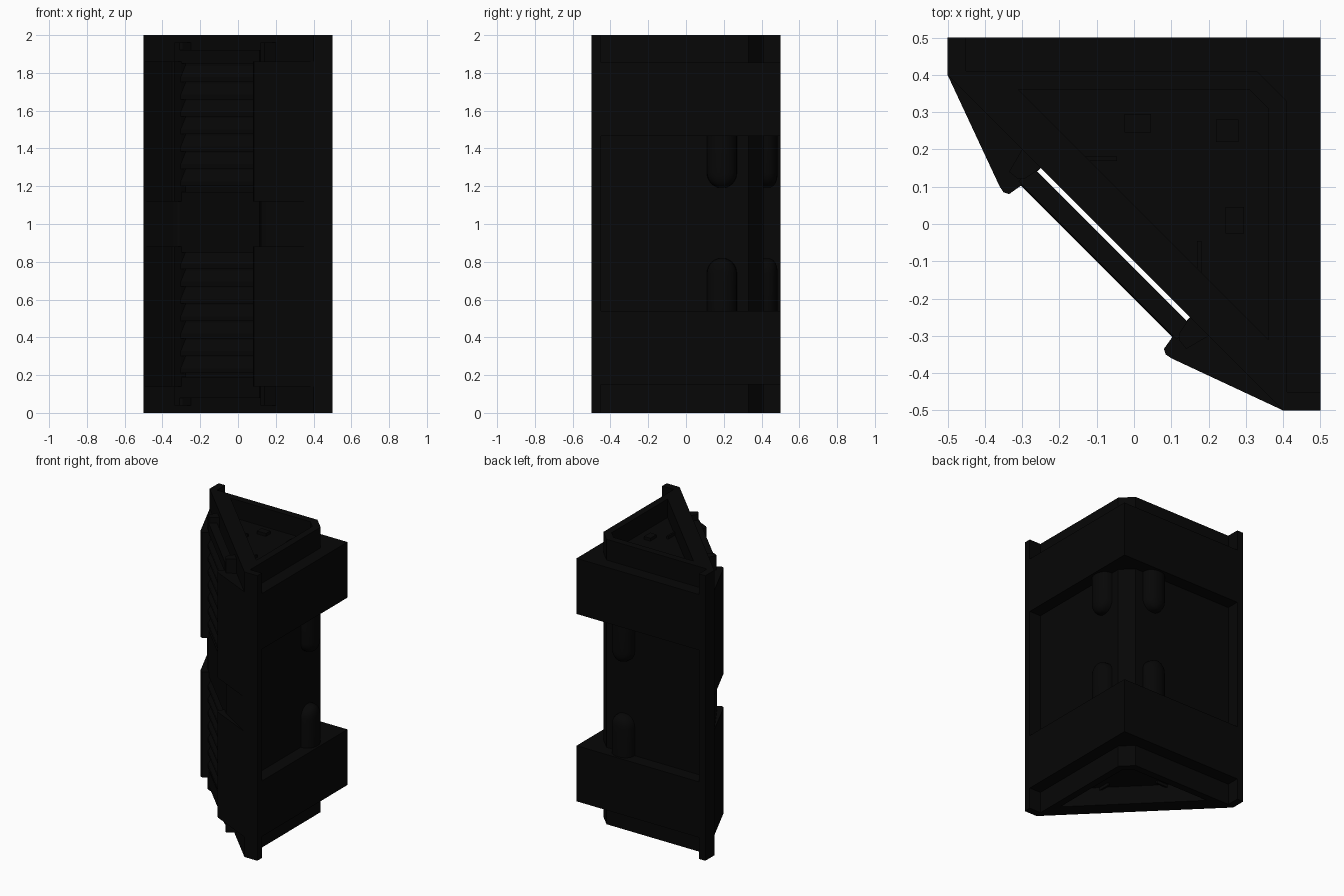
import bpy, bmesh, math
from mathutils import Matrix, Vector

if "Cube" in bpy.data.objects:
    bpy.data.objects.remove(bpy.data.objects["Cube"])

mat = bpy.data.materials.new("near_black")
mat.diffuse_color = (0.002, 0.002, 0.002, 1)
mat.use_nodes = True
mat.node_tree.nodes["Principled BSDF"].inputs["Base Color"].default_value = mat.diffuse_color

# Local frame of the diagonal face: u runs along it, v points outward
R = math.sqrt(0.5)
DIAG = Matrix(((R, -R, 0, 0), (-R, -R, 0, 0), (0, 0, 1, 0), (0, 0, 0, 1)))


def prism(name, pts, a, b, place=lambda p, h: (p[0], p[1], h)):
    """Extrude a profile between two heights."""
    bm = bmesh.new()
    lo = [bm.verts.new(place(p, a)) for p in pts]
    hi = [bm.verts.new(place(p, b)) for p in pts]
    n = len(pts)
    bm.faces.new(lo)
    bm.faces.new(hi)
    for i in range(n):
        j = (i + 1) % n
        bm.faces.new((lo[i], lo[j], hi[j], hi[i]))
    bmesh.ops.recalc_face_normals(bm, faces=bm.faces)
    me = bpy.data.meshes.new(name)
    bm.to_mesh(me)
    bm.free()
    me.materials.append(mat)
    ob = bpy.data.objects.new(name, me)
    bpy.context.collection.objects.link(ob)
    return ob


def both(name, pts, a, b):
    """Prism plus its copy mirrored across the x = y plane."""
    prism(name + "_right", pts, a, b)
    prism(name + "_left", [(y, x) for x, y in pts], a, b)


def rect(x, y, w, d):
    return [(x - w, y - d), (x + w, y - d), (x + w, y + d), (x - w, y + d)]


def diag_bar(name, profile, u):
    """Profile in (v, z) extruded along the diagonal face."""
    return prism(name, profile, -u, u, lambda p, h: DIAG @ Vector((h, p[0], p[1])))


# Triangular core with a tray hollowed into each end
core = prism("core", [(0.35, -0.45), (0.41, -0.45), (0.41, 0.33), (0.33, 0.41),
                      (-0.45, 0.41), (-0.45, 0.35)], 0, 2)
TRAY = [(0.36, -0.31), (0.36, 0.31), (0.31, 0.36), (-0.31, 0.36)]
for k, (a, b) in enumerate(((-0.1, 0.13), (1.87, 2.1))):
    cutter = prism("tray_cutter_%d" % k, TRAY, a, b)
    cutter.hide_render = True
    cutter.hide_viewport = True
    cutter.display_type = 'WIRE'
    cut = core.modifiers.new("tray", 'BOOLEAN')
    cut.operation = 'DIFFERENCE'
    cut.solver = 'EXACT'
    cut.object = cutter

# Full-height edge columns
both("edge_column", [(0.4, -0.5), (0.5, -0.5), (0.5, -0.45), (0.35, -0.45)], 0, 2)

# Big corner blocks wrapping the core
BLOCK = [(-0.45, 0.5), (0.5, 0.5), (0.5, -0.45), (0.41, -0.45),
         (0.41, 0.33), (0.33, 0.41), (-0.45, 0.41)]
prism("lower_block", BLOCK, 0.15, 0.54)
prism("upper_block", BLOCK, 1.465, 1.855)

# Front wedges: large fins, slim sections between them, short posts at the ends
FIN = [(0.4, -0.5), (0.1, -0.36), (0.085, -0.35), (0.08, -0.335), (0.105, -0.3), (0.15, -0.25)]
SLIM = [(0.4, -0.5), (0.15, -0.345), (0.125, -0.32), (0.12, -0.3), (0.15, -0.25)]
POST = [(0.2, -0.3), (0.14, -0.335), (0.12, -0.31), (0.12, -0.295), (0.15, -0.25)]
for a, b in ((0.14, 0.88), (1.12, 1.86)):
    both("front_fin", FIN, a, b)
both("slim_fin", SLIM, 0.88, 1.12)
for a, b in ((0.04, 0.14), (1.86, 1.96)):
    both("end_post", POST, a, b)


# Louvred panel standing clear of the diagonal face
def bar(name, v0, v1, z0, z1):
    diag_bar(name, [(v0, z0), (v1, z0), (v1, z1), (v0, z1)], 0.3)


bar("louvre_back", 0.084, 0.11, 0.08, 1.92)
for a, b in ((0.08, 0.19), (0.85, 1.17), (1.85, 1.92)):
    bar("louvre_frame", 0.11, 0.138, a, b)
for base in (0.21, 1.2):
    for i in range(7):
        z = base + i * 0.092
        diag_bar("slat", [(0.11, z + 0.085), (0.11, z + 0.02), (0.142, z), (0.142, z + 0.025)], 0.295)


# Round-ended lugs on the two rear walls
def lug(name, z_wall, z_tip, swap):
    r = 0.08
    s = 1 if z_tip > z_wall else -1
    bm = bmesh.new()
    rings = [(z_wall, 1.0)]
    rings += [(z_tip - s * r + s * r * math.sin(t), math.cos(t))
              for t in (i * math.pi / 12 for i in range(6))]
    loops = []
    for z, k in rings:
        loop = []
        for j in range(13):
            a = math.pi * j / 12
            x = 0.405 + 0.08 * math.sqrt(k) * math.sin(a) ** 0.75
            y = 0.19 + r * k * math.cos(a)
            loop.append(bm.verts.new((y, x, z) if swap else (x, y, z)))
        loops.append(loop)
    for p, q in zip(loops, loops[1:]):
        for j in range(12):
            bm.faces.new((p[j], p[j + 1], q[j + 1], q[j]))
    bm.faces.new(loops[-1])
    bmesh.ops.recalc_face_normals(bm, faces=bm.faces)
    out = Vector((0, 1, 0)) if swap else Vector((1, 0, 0))
    if sum((f.normal.dot(out) for f in bm.faces)) < 0:
        bmesh.ops.reverse_faces(bm, faces=bm.faces)
    for f in bm.faces:
        f.smooth = True
    me = bpy.data.meshes.new(name)
    bm.to_mesh(me)
    bm.free()
    me.materials.append(mat)
    bpy.context.collection.objects.link(bpy.data.objects.new(name, me))


for swap in (False, True):
    lug("lower_lug", 0.54, 0.82, swap)
    lug("upper_lug", 1.465, 1.19, swap)

# Small fittings on the tray floors
for a, b in ((1.86, 1.89), (0.11, 0.14)):
    both("tray_fitting", rect(0.27, 0.01, 0.025, 0.035), a, b)
    both("tray_rib", rect(0.175, -0.09, 0.006, 0.045), a, b)
    prism("tray_stud", rect(0.25, 0.25, 0.03, 0.03), a, b)
